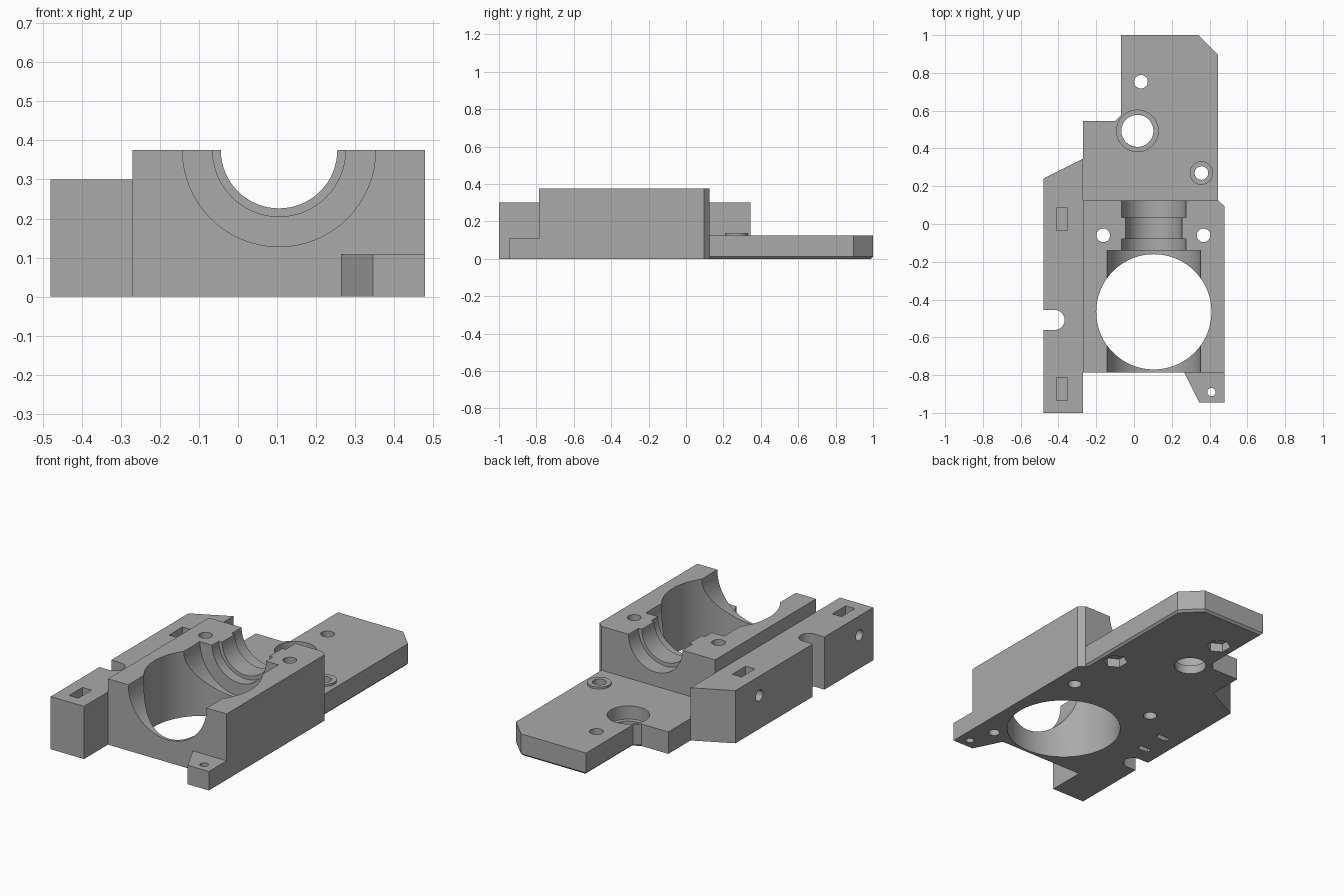
import bpy
import bmesh
from math import radians
from mathutils import Matrix, Vector

cube = bpy.data.objects.get("Cube")
if cube:
    bpy.data.objects.remove(cube, do_unlink=True)

GREY = (0.4, 0.4, 0.4, 1)
mat = bpy.data.materials.new("machined grey")
mat.use_nodes = True
mat.diffuse_color = GREY
mat.node_tree.nodes["Principled BSDF"].inputs["Base Color"].default_value = GREY


def add_object(name, bm):
    bmesh.ops.recalc_face_normals(bm, faces=bm.faces)
    mesh = bpy.data.meshes.new(name)
    bm.to_mesh(mesh)
    bm.free()
    mesh.materials.append(mat)
    obj = bpy.data.objects.new(name, mesh)
    bpy.context.collection.objects.link(obj)
    return obj


def prism(name, outline, bottom, top, chamfer=0):
    """Extrude an outline upwards, optionally chamfering its exposed lower edges."""
    bm = bmesh.new()
    base = bm.faces.new([bm.verts.new((x, y, bottom)) for x, y in outline])
    low = [e for e in base.edges
           if sum(v.co.x for v in e.verts) > -0.18 and max(v.co.y for v in e.verts) > 0.5]
    grown = bmesh.ops.extrude_face_region(bm, geom=[base], use_keep_orig=True)["geom"]
    bmesh.ops.translate(bm, verts=[g for g in grown if isinstance(g, bmesh.types.BMVert)],
                        vec=(0, 0, top - bottom))
    bmesh.ops.recalc_face_normals(bm, faces=bm.faces)
    if chamfer:
        bmesh.ops.bevel(bm, geom=low, offset=chamfer, segments=1, affect='EDGES')
    return add_object(name, bm)


def box(name, x0, x1, y0, y1, z0, z1):
    return prism(name, [(x0, y0), (x1, y0), (x1, y1), (x0, y1)], z0, z1)


def cylinder(name, start, length, radius, axis='Z', sides=64):
    turn = {'X': Matrix.Rotation(radians(90), 4, 'Y'),
            'Y': Matrix.Rotation(radians(-90), 4, 'X'),
            'Z': Matrix.Identity(4)}[axis]
    place = Matrix.Translation(Vector(start)) @ turn @ Matrix.Translation((0, 0, length / 2))
    bm = bmesh.new()
    bmesh.ops.create_cone(bm, cap_ends=True, segments=sides, radius1=radius,
                          radius2=radius, depth=length, matrix=place)
    return add_object(name, bm)


# Solid parts, slightly overlapping where they meet
RIGHT, INNER = 0.478, -0.27
body = prism("bearing_housing", [(INNER, -0.785), (RIGHT, -0.785), (RIGHT, 0.095),
                                 (0.445, 0.125), (INNER, 0.125)], 0, 0.375)
solids = [
    prism("side_rail", [(-0.48, -1), (INNER, -1), (INNER, -0.785), (-0.25, -0.75),
                        (-0.25, 0.1), (INNER, 0.125), (INNER, 0.345), (-0.48, 0.24)], 0, 0.3),
    prism("base_plate", [(-0.3, 0.1), (0.445, 0.1), (0.445, 0.895), (0.34, 1), (-0.07, 1),
                         (-0.07, 0.575), (-0.1, 0.545), (INNER, 0.545), (INNER, 0.3),
                         (-0.3, 0.3)], 0, 0.125, 0.012),
    prism("front_tab", [(0.265, -0.785), (0.345, -0.945), (RIGHT, -0.945), (RIGHT, -0.75),
                        (0.265, -0.75)], 0, 0.108),
    cylinder("hole_boss", (0.357, 0.27, 0.06), 0.077, 0.062),
]

# Vertical and stepped horizontal bores
cutters = [cylinder("main_bore", (0.105, -0.465, -0.1), 0.7, 0.305, sides=96)]
for y0, y1, r in [(-0.9, -0.14, 0.247), (-0.2, -0.08, 0.17), (-0.1, 0.05, 0.149),
                  (0.035, 0.2, 0.17)]:
    cutters.append(cylinder("shaft_bore", (0.105, y0, 0.375), y1 - y0, r, 'Y'))

# Through holes: screws, tab pin and the large plate hole
for x, y, r in [(-0.163, -0.06, 0.036), (0.368, -0.06, 0.036), (0.037, 0.753, 0.036),
                (0.357, 0.27, 0.036), (0.41, -0.89, 0.022), (0.018, 0.493, 0.085)]:
    cutters.append(cylinder("through_hole", (x, y, -0.1), 0.6, r, sides=32))
cutters.append(cylinder("counterbore", (0.018, 0.493, 0.05), 0.3, 0.11))

# Underside details: blind hole, nut pockets and small slots
cutters.append(cylinder("blind_hole", (0.365, -0.74, -0.1), 0.3, 0.03, sides=32))
for x, y in [(0.357, 0.27), (0.037, 0.753)]:
    cutters.append(cylinder("nut_pocket", (x, y, -0.1), 0.15, 0.066, sides=6))
for y in (-0.355, -0.2):
    cutters.append(box("under_slot", -0.405, -0.335, y - 0.016, y + 0.016, -0.1, 0.1))

# Rail details: nut slots with cross holes, and the rounded notch
for y in (0.025, -0.875):
    cutters.append(box("nut_slot", -0.41, -0.352, y - 0.06, y + 0.06, 0.13, 0.5))
    cutters.append(cylinder("cross_hole", (-0.6, y, 0.19), 0.29, 0.031, 'X', 32))
cutters.append(box("rail_notch", -0.6, -0.42, -0.561, -0.455, -0.1, 0.5))
cutters.append(cylinder("notch_end", (-0.42, -0.508, -0.1), 0.6, 0.053, sides=48))

# Merge the solids, then cut the openings
for parts, operation in ((solids, 'UNION'), (cutters, 'DIFFERENCE')):
    for part in parts:
        part.hide_render = True
        mod = body.modifiers.new(part.name, 'BOOLEAN')
        mod.operation = operation
        mod.solver = 'EXACT'
        mod.object = part
bpy.context.view_layer.update()
result = bpy.data.meshes.new_from_object(
    body.evaluated_get(bpy.context.evaluated_depsgraph_get()))
body.modifiers.clear()
body.data = result
result.materials.clear()
result.materials.append(mat)
for part in solids + cutters:
    bpy.data.objects.remove(part, do_unlink=True)

bpy.ops.object.select_all(action='DESELECT')
body.select_set(True)
bpy.context.view_layer.objects.active = body
bpy.ops.object.shade_smooth_by_angle(angle=radians(25))
